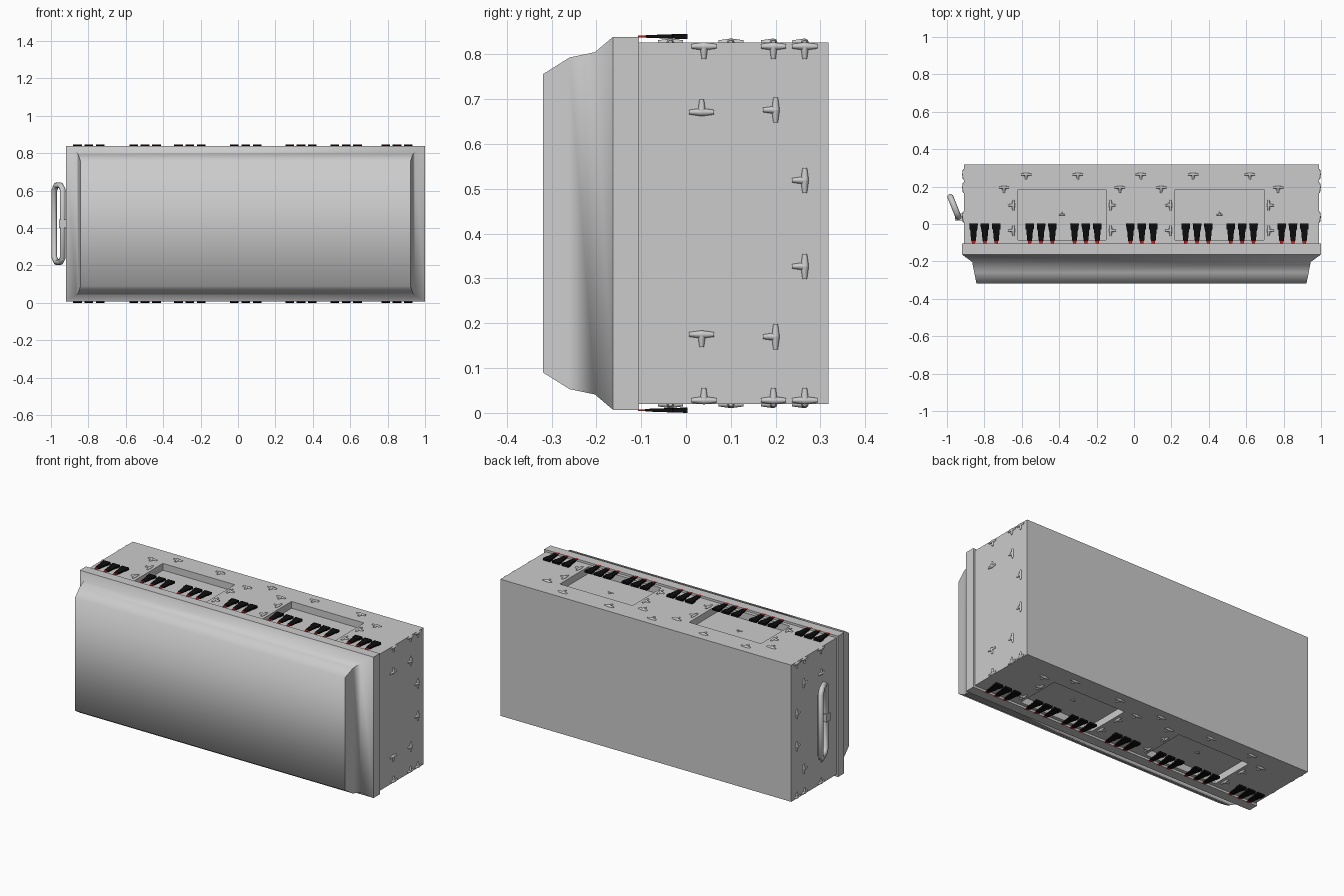
import bpy, bmesh
from mathutils import Vector, Matrix

if "Cube" in bpy.data.objects:
    bpy.data.objects.remove(bpy.data.objects["Cube"])

CX, CZ = 0.04, 0.423          # centre of the case
X, Y, Z = Vector((1, 0, 0)), Vector((0, 1, 0)), Vector((0, 0, 1))


def material(name, rgb):
    m = bpy.data.materials.new(name)
    m.use_nodes = True
    m.diffuse_color = (*rgb, 1)
    node = next(n for n in m.node_tree.nodes if n.type == 'BSDF_PRINCIPLED')
    node.inputs["Base Color"].default_value = (*rgb, 1)
    return m


grey = material("light_grey", (0.6, 0.6, 0.6))
black = material("black", (0.004, 0.004, 0.004))
red = material("red", (0.6, 0.01, 0.01))


def finish(name, bm, mats, smooth=None):
    bmesh.ops.recalc_face_normals(bm, faces=bm.faces)
    me = bpy.data.meshes.new(name)
    bm.to_mesh(me)
    bm.free()
    ob = bpy.data.objects.new(name, me)
    bpy.context.collection.objects.link(ob)
    for m in mats:
        me.materials.append(m)
    if smooth:
        bpy.ops.object.select_all(action='DESELECT')
        ob.select_set(True)
        bpy.context.view_layer.objects.active = ob
        bpy.ops.object.shade_smooth_by_angle(angle=smooth)
    return ob


def box(bm, lo, hi):
    lo, hi = Vector(lo), Vector(hi)
    mat = Matrix.Translation((lo + hi) / 2) @ Matrix.Diagonal((*(hi - lo), 1))
    bmesh.ops.create_cube(bm, size=1, matrix=mat)


def loft(bm, rings):
    """Skin a list of equal rings and cap both ends."""
    rings = [[bm.verts.new(p) for p in ring] for ring in rings]
    sides = []
    for a, b in zip(rings, rings[1:]):
        for i in range(len(a)):
            j = (i + 1) % len(a)
            sides.append(bm.faces.new((a[i], a[j], b[j], b[i])))
    bm.faces.new(rings[0])
    bm.faces.new(rings[-1])
    return sides


def rect(cx, cz, hx, hz, y):
    return [(cx + sx * hx, y, cz + sz * hz)
            for sx, sz in ((-1, -1), (1, -1), (1, 1), (-1, 1))]


# Main case with two sunken panels on the top and the underside
panels = [(-0.62, -0.15), (0.22, 0.695)]
PY0, PY1, DEPTH = -0.085, 0.185, 0.04
HX, HZ = 0.95, 0.4035
bm = bmesh.new()
box(bm, (CX - HX, -0.11, CZ - HZ), (CX + HX, 0.318, CZ + HZ))
cuts = [(x, X) for p in panels for x in p] + [(PY0, Y), (PY1, Y)]
for at, axis in cuts:
    bmesh.ops.bisect_plane(bm, geom=bm.verts[:] + bm.edges[:] + bm.faces[:],
                           plane_co=axis * at, plane_no=axis)
bm.normal_update()
for face in list(bm.faces):
    c = face.calc_center_median()
    if abs(face.normal.z) > 0.9 and PY0 < c.y < PY1 and any(a < c.x < b for a, b in panels):
        shift = -face.normal * DEPTH
        new = bmesh.ops.extrude_discrete_faces(bm, faces=[face])["faces"][0]
        bmesh.ops.translate(bm, verts=new.verts, vec=shift)
finish("case_body", bm, [grey])

# Flat rim around the front
bm = bmesh.new()
loft(bm, [rect(CX, CZ, 0.96, 0.416, y) for y in (-0.105, -0.163)])
finish("front_rim", bm, [grey])

# Bulging front panel, stepped in from the rim
steps = [(-0.163, 0, 0), (-0.203, 0.055, 0.034), (-0.26, 0.066, 0.046), (-0.319, 0.078, 0.083)]
bm = bmesh.new()
loft(bm, [rect(CX, CZ, 0.96 - dx, 0.416 - dz, y) for y, dx, dz in steps])
finish("front_panel", bm, [grey], smooth=1.1)


# Three-armed raised studs
def stud(bm, pos, arms, scale=1.0):
    for d in arms:
        mat = (Matrix.Translation(Vector(pos) + d * 0.014 * scale)
               @ d.to_track_quat('Z', 'Y').to_matrix().to_4x4())
        bmesh.ops.create_cone(bm, cap_ends=True, segments=8, radius1=0.009 * scale,
                              radius2=0.005 * scale, depth=0.028 * scale, matrix=mat)


bm = bmesh.new()
for s in (-1, 1):
    z = CZ + s * HZ
    for x in (-0.577, -0.3, 0.037, 0.316, 0.62):
        stud(bm, (x, 0.265, z), (X, -X, -Y))
    for a, b in panels:
        for x, out in ((a, -X), (b, X)):
            stud(bm, (x + out.x * 0.075, 0.195, z), (X, -X, -Y))
            for y in (0.1, -0.035):
                stud(bm, (x + out.x * 0.025, y, z), (Y, -Y, out))
        stud(bm, ((a + b) / 2, 0.05, z - s * DEPTH), (X, -X, Y), 0.6)
    # studs on the two ends
    x = CX + s * HX
    for v in (-1, 1):
        stud(bm, (x, 0.035, CZ + v * 0.248), (Y, -Y, Z * v))
        stud(bm, (x, 0.2, CZ + v * 0.253), (Z, -Z, -Y))
        stud(bm, (x, 0.265, CZ + v * 0.096), (Z, -Z, -Y))
        for y in (0.04, 0.195, 0.265):
            stud(bm, (x, y, CZ + v * 0.395), (Y, -Y, -Z * v))
finish("studs", bm, [grey], smooth=0.8)

# Rows of tapered black pins with red tips, above and below
groups = [-0.797, -0.497, -0.257, 0.042, 0.337, 0.578, 0.85]
pin = [(-0.107, 0.008, 0.002), (-0.092, 0.01, 0.002), (-0.088, 0.013, 0.003),
       (-0.03, 0.018, 0.005), (-0.028, 0.022, 0.005), (0.003, 0.023, 0.006)]
bm = bmesh.new()
for s in (-1, 1):
    for g in groups:
        for k in (-1, 0, 1):
            loft(bm, [rect(g + k * 0.061, CZ + s * 0.417, w, h, y) for y, w, h in pin])
ob = finish("contact_pins", bm, [black, red])
for p in ob.data.polygons:
    p.material_index = int(p.center.y < -0.095)

# Carrying handle: a tilted closed loop on the end
inner, outer = Vector((-0.938, 0.036, 0)), Vector((-0.982, 0.146, 0))
loop = [(0, 0.185), (0.25, 0.205), (0.75, 0.205), (1, 0.18)]
path = [(t, h) for t, h in loop] + [(t, -h) for t, h in reversed(loop)]
cu = bpy.data.curves.new("handle", 'CURVE')
cu.dimensions = '3D'
cu.bevel_depth = 0.016
cu.bevel_resolution = 2
sp = cu.splines.new('POLY')
sp.points.add(len(path) - 1)
for point, (t, h) in zip(sp.points, path):
    point.co = (*(inner.lerp(outer, t) + Z * (CZ + h)), 1)
sp.use_cyclic_u = True
cu.materials.append(grey)
bpy.context.collection.objects.link(bpy.data.objects.new("handle", cu))

# Hinge bracket holding the handle
bm = bmesh.new()
box(bm, (-0.957, 0.018, CZ - 0.023), (-0.9, 0.056, CZ + 0.023))
finish("handle_bracket", bm, [grey])
